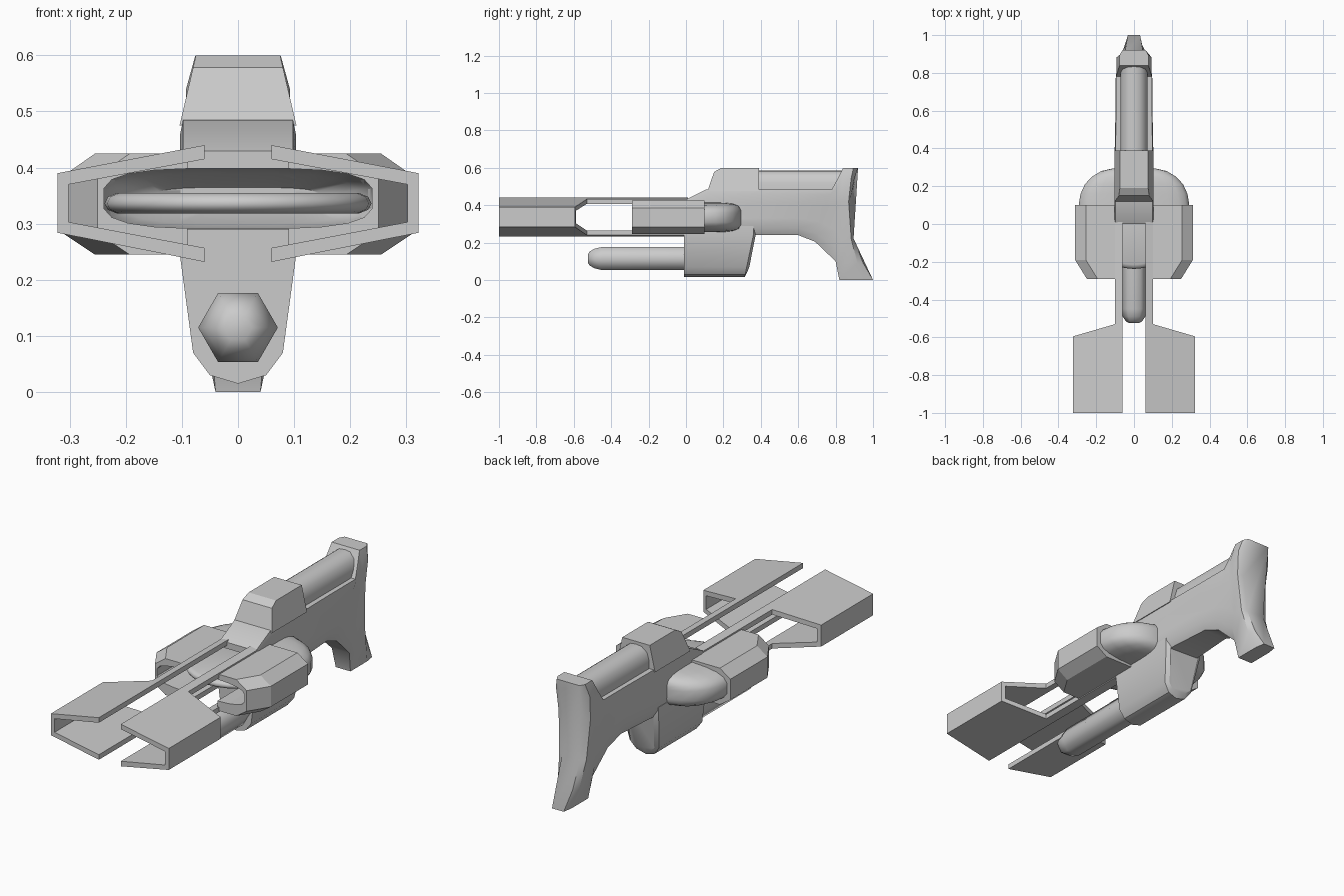
import bpy, bmesh, math

if "Cube" in bpy.data.objects:
    bpy.data.objects.remove(bpy.data.objects["Cube"])

metal = bpy.data.materials.new("light grey metal")
metal.diffuse_color = (0.6, 0.6, 0.6, 1)
metal.use_nodes = True
metal.node_tree.nodes["Principled BSDF"].inputs["Base Color"].default_value = metal.diffuse_color


def finish(name, bm, smooth=None):
    bmesh.ops.recalc_face_normals(bm, faces=bm.faces)
    mesh = bpy.data.meshes.new(name)
    bm.to_mesh(mesh)
    bm.free()
    ob = bpy.data.objects.new(name, mesh)
    bpy.context.collection.objects.link(ob)
    mesh.materials.append(metal)
    if smooth:
        shade(ob, smooth)
    return ob


def shade(ob, angle):
    bpy.ops.object.select_all(action='DESELECT')
    ob.select_set(True)
    bpy.context.view_layer.objects.active = ob
    bpy.ops.object.shade_smooth_by_angle(angle=math.radians(angle))


def loft(name, rings, smooth=None):
    """Skin closed rings of equal length and cap both ends."""
    bm = bmesh.new()
    vs = [[bm.verts.new(p) for p in r] for r in rings]
    n = len(vs[0])
    for a, b in zip(vs, vs[1:]):
        for i in range(n):
            bm.faces.new((a[i], a[(i + 1) % n], b[(i + 1) % n], b[i]))
    bm.faces.new(vs[0])
    bm.faces.new(vs[-1])
    return finish(name, bm, smooth)


def boolean(ob, cutter, operation):
    mod = ob.modifiers.new("cut", 'BOOLEAN')
    mod.object, mod.operation, mod.solver = cutter, operation, 'EXACT'
    bpy.context.view_layer.objects.active = ob
    bpy.ops.object.modifier_apply(modifier=mod.name)


def mirrored(half):
    """Half outline from the bottom up, x > 0, closed on the other side."""
    return half + [(-x, z) for x, z in reversed(half) if x]


def oval(y, w, h, z, n=20, power=0.6):
    """Superellipse ring across the barrel axis."""
    ring = []
    for i in range(n):
        a = 2 * math.pi * (i + 0.5) / n
        c, s = math.cos(a), math.sin(a)
        ring.append((w * math.copysign(abs(c) ** power, c), y,
                     z + h * math.copysign(abs(s) ** power, s)))
    return ring


# receiver and stock: top y z width, bottom y z width, rearward bow
stations = [
    (0.00, .43, .103, 0.00, .24, .103, 0),
    (0.11, .485, .103, 0.11, .24, .103, 0),
    (0.37, .485, .103, 0.37, .24, .10, 0),
    (0.60, .485, .10, 0.60, .24, .08, 0),
    (0.78, .485, .10, 0.69, .205, .07, 0),
    (0.81, .54, .09, 0.80, .10, .06, 0),
    (0.84, .60, .08, 0.82, .00, .05, 0),
    (0.895, .60, .08, 0.95, .00, .05, -.05),
    (0.92, .60, .065, 1.00, .00, .04, -.08)]
rings = []
for k, (yt, zt, wt, yb, zb, wb, bow) in enumerate(stations):
    ring = []
    side = [(.8, 0), (1, .15), (1, .37), (1, .7), (1, .9), (.95, 1)]
    for s, pts in ((1, side), (-1, side[::-1])):
        for f, t in pts:
            w = wb + (wt - wb) * t
            if 3 <= k <= 7 and 0 < t < 1:
                w = max(w, .095 * t ** .25)
            ring.append((s * f * w, yb + (yt - yb) * t + bow * 4 * t * (1 - t),
                         zb + (zt - zb) * t))
    rings.append(ring)
body = loft("receiver_and_stock", rings)

# lower housing with sloped back
section = mirrored([(0, .015), (.05, .03), (.08, .07), (.103, .24), (.103, .29)])
housing = loft("lower_housing", [
    [(x, -.012, z) for x, z in section],
    [(x, .31 + .05 * min(z, .24) / .24, z) for x, z in section],
    [(x * .8, .325 + .047 * min(z, .24) / .24, max(z, .05)) for x, z in section]], 35)

# hexagonal lower barrel
loft("lower_barrel", [
    [(r * math.cos(i * math.pi / 3), y, .115 + r * math.sin(i * math.pi / 3))
     for i in range(6)]
    for y, r in ((0, .071), (-.45, .071), (-.49, .06), (-.515, .043), (-.525, .025))], 65)

# rear sight block
sight = [(.115, .475), (.15, .578), (.19, .6), (.39, .6), (.39, .475)]
loft("sight_block", [
    [(s * (.103 - .028 * (z - .48) / .12), y, z) for y, z in sight] for s in (1, -1)])

# rounded cheek rest behind the sight
rest = mirrored([(.072, .47), (.072, .52), (.06, .56), (.03, .583), (0, .586)])
loft("cheek_rest", [[(x, y, z) for x, z in rest] for y in (.38, .835)], 50)

# domed rear of the side pods
dome = loft("pod_dome", [oval(y, w, h, .335) for y, w, h in (
    (.04, .295, .08), (.10, .295, .08), (.16, .285, .08), (.21, .262, .079),
    (.25, .225, .075), (.28, .175, .065), (.295, .11, .05))])

# faceted side pods, narrowing at the front
pods = []
for s, label in ((1, "right"), (-1, "left")):
    pods.append(loft(label + "_pod", [
        [(s * x, y, z) for x, z in (
            (.09, .425), (.255 - d, .425), (.312 - d, .385),
            (.312 - d, .283), (.255 - d, .245), (.09, .245))]
        for y, d in ((-.29, .062), (-.19, 0), (.10, 0))]))

# open hollow running through pods, dome and receiver
hollow = loft("hollow_cutter", [oval(y, w, h, .345) for y, w, h in (
    (-.40, .241, .054), (.08, .241, .054), (.16, .21, .045), (.21, .15, .02))])
hollow.hide_render = True
for ob in [body, housing, dome] + pods:
    boolean(ob, hollow, 'DIFFERENCE')
bpy.data.objects.remove(hollow)
for ob, angle in ((body, 45), (housing, 35), (dome, 50)):
    shade(ob, angle)

# thin disc inside the hollow
loft("inner_disc", [
    [(r * math.cos(i * math.pi / 16), r * math.sin(i * math.pi / 16), z)
     for i in range(32)]
    for r, z in ((.215, .318), (.232, .325), (.238, .336), (.232, .348), (.215, .355))], 60)

# forked front prongs: folded channel trimmed to a plan outline
channel = [(.06, .44), (.322, .39), (.322, .284), (.06, .232),
           (.06, .257), (.302, .303), (.302, .37), (.06, .415)]
plan = [(.05, -1), (.33, -1), (.33, -.597), (.1, -.53), (.1, .01), (.05, .01)]
for s, label in ((1, "right"), (-1, "left")):
    prong = loft(label + "_prong", [[(s * x, y, z) for x, z in channel] for y in (-1, .1)])
    trim = loft("prong_trimmer", [[(s * x, y - .001 * (y == -1), z) for x, y in plan]
                                  for z in (.1, .6)])
    trim.hide_render = True
    boolean(prong, trim, 'INTERSECT')
    bpy.data.objects.remove(trim)
